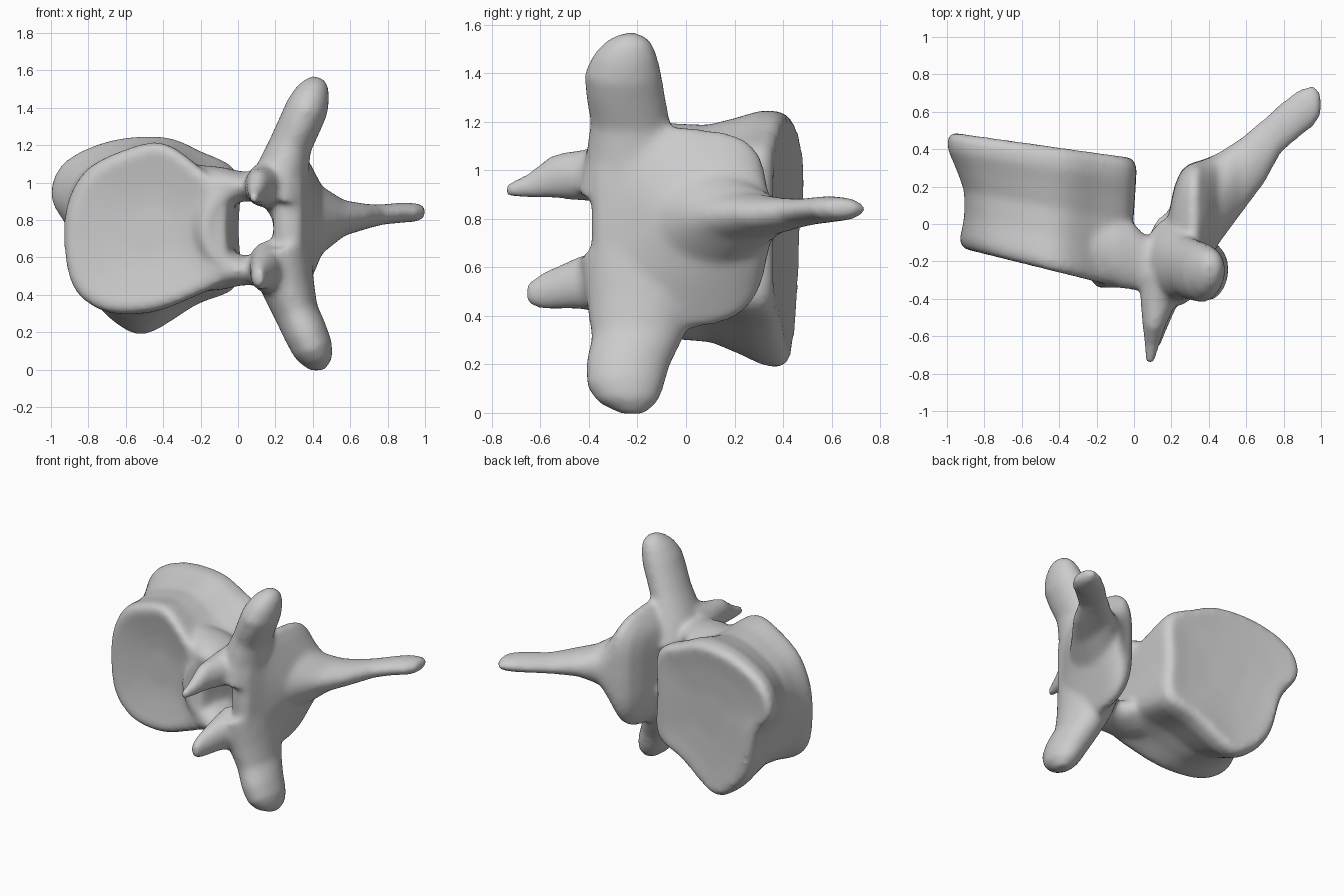
import bpy, bmesh
from math import cos, sin, tau
from mathutils import Vector

bm = bmesh.new()


def loft(rings):
    """Skin a list of equal-length rings and close both ends."""
    rows = [[bm.verts.new(p) for p in ring] for ring in rings]
    new = []
    for a, b in zip(rows, rows[1:]):
        for i in range(len(a)):
            j = (i + 1) % len(a)
            new.append(bm.faces.new((a[i], a[j], b[j], b[i])))
    new.append(bm.faces.new(rows[0][::-1]))
    new.append(bm.faces.new(rows[-1]))
    bmesh.ops.recalc_face_normals(bm, faces=new)


def tube(path, side, n=20):
    """Elliptical limb along (x, y, z, radius along side, other radius)."""
    side = Vector(side)
    pts = [Vector(p[:3]) for p in path]
    rings = []
    for i, p in enumerate(path):
        d = pts[min(i + 1, len(pts) - 1)] - pts[max(i - 1, 0)]
        other = d.cross(side).normalized()
        rings.append([pts[i] + side * p[3] * cos(tau * k / n)
                      + other * p[4] * sin(tau * k / n) for k in range(n)])
    loft(rings)


def smooth_loop(pts, sub=4):
    """Closed Catmull-Rom curve through 2D points."""
    out, n = [], len(pts)
    for i in range(n):
        a, b, c, d = (Vector(pts[(i + k) % n]) for k in (-1, 0, 1, 2))
        for s in range(sub):
            t = s / sub
            out.append(0.5 * (2 * b + (c - a) * t + (2 * a - 5 * b + 4 * c - d) * t**2
                              + (3 * b - a - 3 * c + d) * t**3))
    return out


# Body: waisted drum between two tilted, slightly dished end plates (x, z outlines)
front = smooth_loop([(-.11, .75), (-.12, .95), (-.2, 1.07), (-.4, 1.21), (-.6, 1.17),
                     (-.8, 1.06), (-.91, .86), (-.93, .6), (-.87, .41), (-.7, .31),
                     (-.45, .32), (-.25, .39), (-.12, .5)])
back = smooth_loop([(.005, .75), (0, 1.06), (-.2, 1.18), (-.4, 1.25), (-.7, 1.23),
                    (-.95, 1.11), (-1.01, .92), (-.88, .73), (-.79, .42), (-.65, .24),
                    (-.49, .175), (-.22, .34), (0, .45)])
centre = Vector((-.45, .76))
rings = []
# position along the body, outline scale, dish depth
for t, s, dish in [(0, .3, .045), (0, .5, .035), (0, .75, .016), (0, .9, .002), (.02, .98, 0),
                   (.09, 1, 0), (.3, .93, 0), (.52, .9, 0), (.7, .95, 0), (.85, 1, 0),
                   (.96, .985, 0), (1, .92, .01), (1, .65, -.005), (1, .3, -.015)]:
    ring = []
    for f, b in zip(front, back):
        x, z = centre + (f.lerp(b, t) - centre) * s
        w = min(max((b.x + .45) / .4, 0), 1)  # canal side stays straight, no waist
        if .02 <= t <= .96:
            x = x * (1 - w) + w * (f.x + (b.x - f.x) * t ** .28)
        y = (1 - t) * (-.365 - .25 * x) + t * (.345 - .14 * x) + dish
        ring.append((x, y, z))
    rings.append(ring)
loft(rings)

# Lamina flowing into the spinous process: x, y min, y max, z centre, half height
rings = []
for x, y0, y1, zc, hz in [(.19, -.34, .08, .77, .27), (.215, -.37, .2, .765, .32),
                          (.25, -.39, .285, .76, .37), (.3, -.39, .325, .76, .42),
                          (.34, -.37, .335, .765, .41), (.385, -.25, .35, .785, .32),
                          (.45, -.11, .38, .8, .18), (.57, .05, .46, .81, .095),
                          (.7, .22, .57, .82, .065), (.78, .37, .645, .83, .055),
                          (.88, .46, .72, .84, .055), (.96, .52, .745, .84, .05),
                          (1.0, .58, .7, .845, .03)]:
    ring = []
    for k in range(32):
        c, s = cos(tau * k / 32), sin(tau * k / 32)
        e = (.45 if s > 0 else .6) if x < .35 else (.7 if x < .4 else 1)
        u = abs(c) ** e * (1 if c > 0 else -1)
        v = abs(s) ** e * (1 if s > 0 else -1)
        # upper and lower corners lean in towards the back
        v *= 1 - .08 * max(u, 0)
        ring.append((x, (y0 + y1) / 2 + u * (y1 - y0) / 2, zc + v * hz))
    rings.append(ring)
loft(rings)

# Ring of bone around the canal, and pedicles fanning into the body
tube([(.05 - .22 * cos(tau * k / 32), -.21, .755 + .225 * sin(tau * k / 32), .135, .08)
      for k in range(-1, 34)], (0, 1, 0))
for s in (1, -1):
    tube([(-.4, -.1, .755 + s * .2, .08, .12), (-.2, -.12, .755 + s * .21, .17, .13),
          (-.08, -.155, .755 + s * .22, .19, .11), (.0, -.175, .755 + s * .225, .18, .085),
          (.05, -.2, .755 + s * .225, .15, .078), (.12, -.215, .755 + s * .23, .135, .078),
          (.25, -.19, .755 + s * .24, .17, .11)], (0, 1, 0))

# Transverse processes
tube([(.21, -.2, .9, .25, .17), (.235, -.215, 1.05, .2, .145), (.28, -.23, 1.2, .165, .115),
      (.33, -.25, 1.31, .165, .115), (.37, -.26, 1.4, .16, .115), (.4, -.25, 1.48, .13, .095),
      (.42, -.235, 1.535, .09, .065), (.425, -.23, 1.565, .035, .03)], (0, 1, 0))
tube([(.22, -.18, .65, .26, .17), (.265, -.18, .45, .23, .145), (.31, -.2, .31, .19, .12),
      (.36, -.24, .2, .175, .118), (.4, -.25, .11, .16, .11), (.425, -.24, .045, .125, .085),
      (.43, -.22, -.004, .05, .04)], (0, 1, 0))

# Articular processes
tube([(.16, -.28, .99, .13, .12), (.125, -.42, .98, .107, .095), (.105, -.55, .975, .092, .06),
      (.095, -.65, .935, .053, .04), (.085, -.75, .915, .025, .022)], (0, 0, 1))
tube([(.17, -.28, .55, .15, .12), (.14, -.45, .535, .107, .08), (.115, -.58, .505, .08, .05),
      (.11, -.655, .49, .05, .03)], (0, 0, 1))

mesh = bpy.data.meshes.new("vertebra")
bm.to_mesh(mesh)
bm.free()
bone = bpy.data.objects.new("vertebra", mesh)
bpy.context.collection.objects.link(bone)

# Fuse the parts into one smooth bone
fuse = bone.modifiers.new("fuse", 'REMESH')
fuse.mode = 'VOXEL'
fuse.voxel_size = .016
fuse.use_smooth_shade = True
soften = bone.modifiers.new("soften", 'SMOOTH')
soften.factor = .5
soften.iterations = 16
